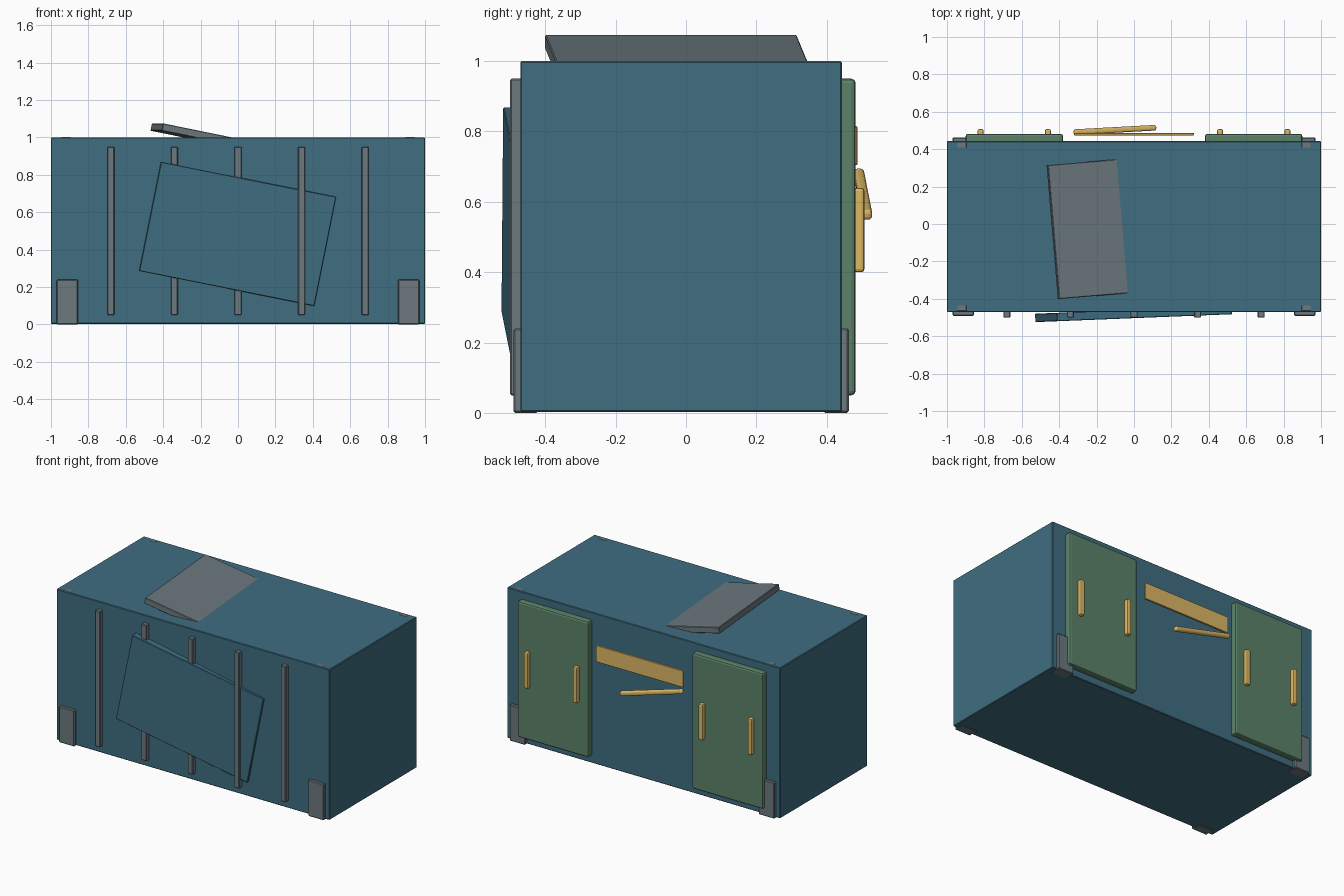
import bpy, bmesh
from math import radians
from mathutils import Matrix, Vector

if "Cube" in bpy.data.objects:
    bpy.data.objects.remove(bpy.data.objects["Cube"])


def material(name, rgb):
    m = bpy.data.materials.new(name)
    m.diffuse_color = (*rgb, 1)
    m.use_nodes = True
    m.node_tree.nodes["Principled BSDF"].inputs["Base Color"].default_value = m.diffuse_color
    return m


BLUE = material("blue_paint", (0.05, 0.155, 0.22))
GREEN = material("green_paint", (0.105, 0.225, 0.14))
YELLOW = material("yellow_paint", (0.72, 0.48, 0.13))
GREY = material("steel_grey", (0.15, 0.19, 0.21))


def box(name, size, centre, mat, bevel=0.004, segments=1, rot=None):
    """Bevelled box with an optional rotation matrix."""
    bm = bmesh.new()
    bmesh.ops.create_cube(bm, size=1)
    bmesh.ops.scale(bm, vec=size, verts=bm.verts)
    bmesh.ops.bevel(bm, geom=bm.edges[:], offset=bevel, segments=segments,
                    profile=0.5, affect='EDGES')
    mesh = bpy.data.meshes.new(name)
    bm.to_mesh(mesh)
    bm.free()
    mesh.materials.append(mat)
    ob = bpy.data.objects.new(name, mesh)
    bpy.context.collection.objects.link(ob)
    ob.matrix_world = Matrix.Translation(centre) @ (rot or Matrix()).to_4x4()
    return ob


def span(name, x, y, z, mat, **kw):
    """Box given by its (min, max) range on each axis."""
    size = [b - a for a, b in (x, y, z)]
    mid = [(a + b) / 2 for a, b in (x, y, z)]
    return box(name, size, mid, mat, **kw)


def tilt(z_deg, y_deg):
    return Matrix.Rotation(radians(z_deg), 3, 'Z') @ Matrix.Rotation(radians(y_deg), 3, 'Y')


# Container shell
FRONT, BACK = -0.471, 0.443
span("container_body", (-1, 1), (FRONT, BACK), (0.003, 1.0), BLUE)

# Vertical ribs on the front
for i in range(5):
    x = -0.68 + 0.34 * i
    span(f"front_rib_{i + 1}", (x - 0.019, x + 0.019), (-0.50, -0.46), (0.05, 0.95), GREY)

# Corner feet and small flush caps on the roof
for sx, side in ((-1, "left"), (1, "right")):
    xs = sorted((sx * 0.855, sx * 0.97))
    for end, y in (("front", (-0.491, -0.42)), ("back", (0.39, 0.463))):
        span(f"{end}_{side}_corner_foot", xs, y, (0.0, 0.24), GREY, bevel=0.005)
    for end, y in (("front", -0.45), ("back", 0.422)):
        box(f"{end}_{side}_roof_cap", (0.05, 0.03, 0.02), (sx * 0.92, y, 0.991), GREY, bevel=0.002)

# Loose hatch panel leaning on the front
box("front_loose_panel", (0.955, 0.045, 0.595), (-0.0025, -0.481, 0.484), BLUE,
    bevel=0.003, rot=tilt(2.3, 11.3))

# Bent roof plate, its right end sunk into the roof
R = tilt(4.8, 11.5)
L, T = 0.50, 0.04
box("roof_plate", (L, 0.718, T), Vector((-0.43, -0.043, 1.075)) - R @ Vector((-L / 2, 0, T / 2)),
    GREY, bevel=0.003, rot=R)

# Rear doors with two pull handles each
for sx, side in ((-1, "left"), (1, "right")):
    span(f"rear_{side}_door", sorted((sx * 0.38, sx * 0.90)), (0.42, 0.482), (0.05, 0.95),
         GREEN, bevel=0.012, segments=2)
    for n, hx in (("inner", 0.46), ("outer", 0.82)):
        ob = box(f"{side}_door_{n}_handle", (0.032, 0.035, 0.24), (sx * hx, 0.49, 0.52),
                 YELLOW, bevel=0.009, segments=2)

# Blank plate and fallen bar between the doors
span("rear_plate", (-0.32, 0.32), (0.474, 0.487), (0.705, 0.815), YELLOW, bevel=0.002)
a, b = Vector((-0.322, 0.491, 0.683)), Vector((0.118, 0.515, 0.561))
box("rear_fallen_bar", ((b - a).length, 0.03, 0.03), (a + b) / 2, YELLOW, bevel=0.011,
    segments=3, rot=(b - a).to_track_quat('X', 'Z').to_matrix())
